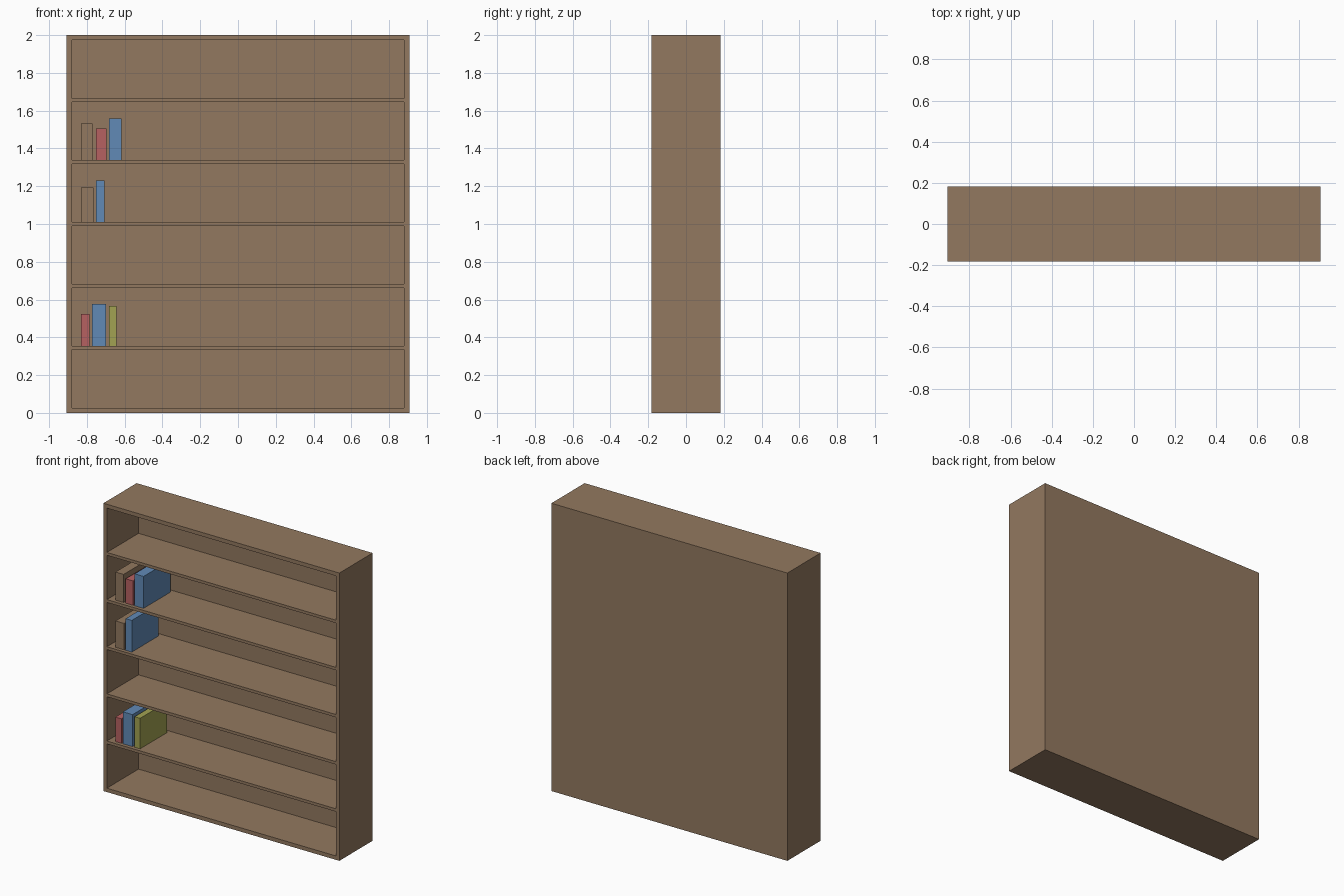
import bpy
import bmesh
from mathutils import Vector

default_cube = bpy.data.objects.get("Cube")
if default_cube:
    bpy.data.objects.remove(default_cube, do_unlink=True)

HALF_W, HALF_D, HEIGHT = 0.907, 0.1825, 2.0
BOARD, SHELF, BACK = 0.027, 0.02, 0.018
SHELVES = 5
PITCH = (HEIGHT - 2 * BOARD + SHELF) / (SHELVES + 1)


def make_material(name, rgb):
    mat = bpy.data.materials.new(name)
    mat.use_nodes = True
    colour = (*rgb, 1.0)
    mat.diffuse_color = colour
    mat.node_tree.nodes["Principled BSDF"].inputs["Base Color"].default_value = colour
    return mat


brown = make_material("wood brown", (0.29, 0.19, 0.115))
red = make_material("book red", (0.47, 0.12, 0.12))
blue = make_material("book blue", (0.12, 0.255, 0.47))
olive = make_material("book olive", (0.365, 0.365, 0.085))


def add_box(bm, low, high):
    low, high = Vector(low), Vector(high)
    for v in bmesh.ops.create_cube(bm, size=1)["verts"]:
        v.co = (low + high) / 2 + v.co * (high - low)


def finish(bm, name, mat):
    bmesh.ops.recalc_face_normals(bm, faces=bm.faces[:])
    mesh = bpy.data.meshes.new(name)
    bm.to_mesh(mesh)
    bm.free()
    mesh.materials.append(mat)
    obj = bpy.data.objects.new(name, mesh)
    bpy.context.scene.collection.objects.link(obj)
    return obj


def cut(bm, point, normal):
    bmesh.ops.bisect_plane(bm, geom=bm.verts[:] + bm.edges[:] + bm.faces[:],
                           plane_co=point, plane_no=normal)


# Bookcase: solid block whose front is divided and pushed in to leave shelves
openings = []
for i in range(SHELVES + 1):
    bottom = BOARD + i * PITCH
    openings.append((bottom, bottom + PITCH - SHELF))

bm = bmesh.new()
add_box(bm, (-HALF_W, -HALF_D, 0), (HALF_W, HALF_D, HEIGHT))
for side in (-1, 1):
    cut(bm, (side * (HALF_W - BOARD), 0, 0), (1, 0, 0))
for pair in openings:
    for z in pair:
        cut(bm, (0, 0, z), (0, 0, 1))

# Merge the cut lines everywhere but on the front
plain = [e for e in bm.edges if all(f.normal.y > -0.5 for f in e.link_faces)]
bmesh.ops.dissolve_limit(bm, angle_limit=0.02, edges=plain, verts=[])

bays = []
for f in bm.faces:
    centre = f.calc_center_median()
    if f.normal.y < -0.5 and abs(centre.x) < HALF_W - BOARD:
        if any(low < centre.z < high for low, high in openings):
            bays.append(f)
pushed = bmesh.ops.extrude_discrete_faces(bm, faces=bays)["faces"]
for f in pushed:
    for v in f.verts:
        v.co.y = HALF_D - BACK
finish(bm, "bookcase", brown)

# Books: opening number, left edge, width, height, colour
books = [
    (4, -0.832, 0.063, 0.195, brown),
    (4, -0.753, 0.058, 0.169, red),
    (4, -0.684, 0.068, 0.222, blue),
    (3, -0.832, 0.068, 0.183, brown),
    (3, -0.753, 0.047, 0.220, blue),
    (1, -0.832, 0.047, 0.170, red),
    (1, -0.774, 0.074, 0.222, blue),
    (1, -0.684, 0.042, 0.212, olive),
]
for n, (bay, x, width, height, mat) in enumerate(books, 1):
    z = openings[bay][0]
    bm = bmesh.new()
    add_box(bm, (x, -0.158, z), (x + width, 0.138, z + height))
    finish(bm, f"book_{n}", mat)
